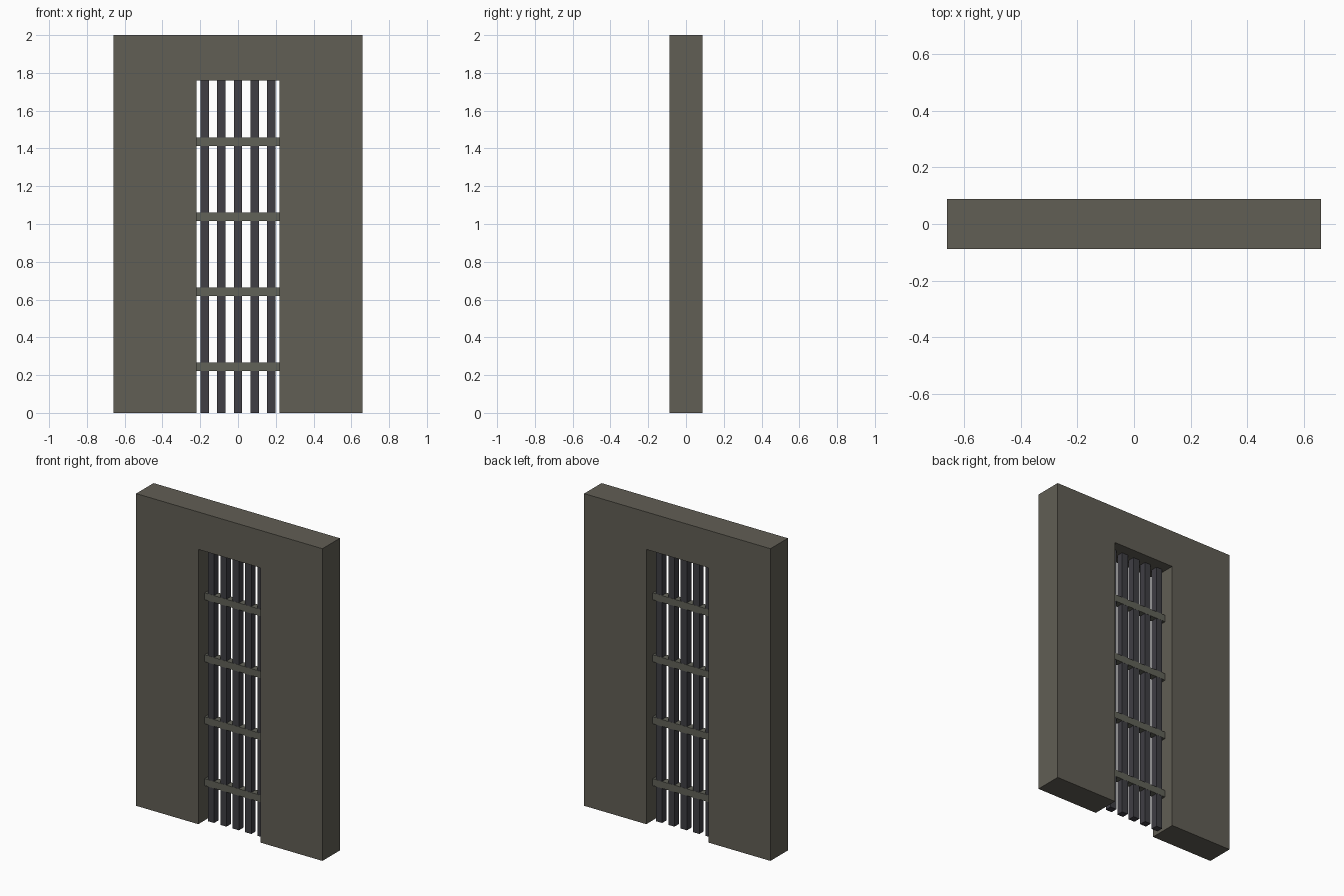
import bpy
import bmesh

cube = bpy.data.objects.get("Cube")
if cube:
    bpy.data.objects.remove(cube, do_unlink=True)

HALF_WIDTH, HEIGHT, HALF_DEPTH = 0.66, 2.0, 0.088
DOOR_HALF, DOOR_TOP = 0.22, 1.76
BAR = 0.044


def make_material(name, color):
    mat = bpy.data.materials.new(name)
    mat.use_nodes = True
    mat.diffuse_color = (*color, 1)
    bsdf = next(n for n in mat.node_tree.nodes if n.type == "BSDF_PRINCIPLED")
    bsdf.inputs["Base Color"].default_value = (*color, 1)
    return mat


def finish(name, bm, mat):
    bmesh.ops.recalc_face_normals(bm, faces=bm.faces[:])
    mesh = bpy.data.meshes.new(name)
    bm.to_mesh(mesh)
    bm.free()
    mesh.materials.append(mat)
    obj = bpy.data.objects.new(name, mesh)
    bpy.context.collection.objects.link(obj)
    return obj


def box(name, center, size, mat):
    bm = bmesh.new()
    bmesh.ops.create_cube(bm, size=1)
    bmesh.ops.scale(bm, vec=size, verts=bm.verts[:])
    bmesh.ops.translate(bm, vec=center, verts=bm.verts[:])
    return finish(name, bm, mat)


stone = make_material("stone_grey", (0.120, 0.112, 0.090))
iron = make_material("dark_iron", (0.050, 0.049, 0.058))
crossbar_grey = make_material("crossbar_grey", (0.120, 0.122, 0.098))

# Wall: an arch-shaped outline with a square-headed doorway, extruded in depth
outline = [(-HALF_WIDTH, 0), (-DOOR_HALF, 0), (-DOOR_HALF, DOOR_TOP),
           (DOOR_HALF, DOOR_TOP), (DOOR_HALF, 0), (HALF_WIDTH, 0),
           (HALF_WIDTH, HEIGHT), (-HALF_WIDTH, HEIGHT)]
bm = bmesh.new()
face = bm.faces.new([bm.verts.new((x, -HALF_DEPTH, z)) for x, z in outline])
extruded = bmesh.ops.extrude_face_region(bm, geom=[face], use_keep_orig=True)
moved = [g for g in extruded["geom"] if isinstance(g, bmesh.types.BMVert)]
bmesh.ops.translate(bm, vec=(0, 2 * HALF_DEPTH, 0), verts=moved)
finish("wall", bm, stone)

# Upright bars of the gate
for i in range(5):
    box(f"upright_bar_{i + 1}", ((i - 2) * 2 * BAR, 0, DOOR_TOP / 2),
        (BAR, BAR, DOOR_TOP), iron)

# Crossbars, a hair deeper than the uprights so they read in front
for i in range(4):
    box(f"crossbar_{i + 1}", (0, 0, 0.244 + i * 0.397),
        (2 * DOOR_HALF, BAR + 0.002, BAR), crossbar_grey)
